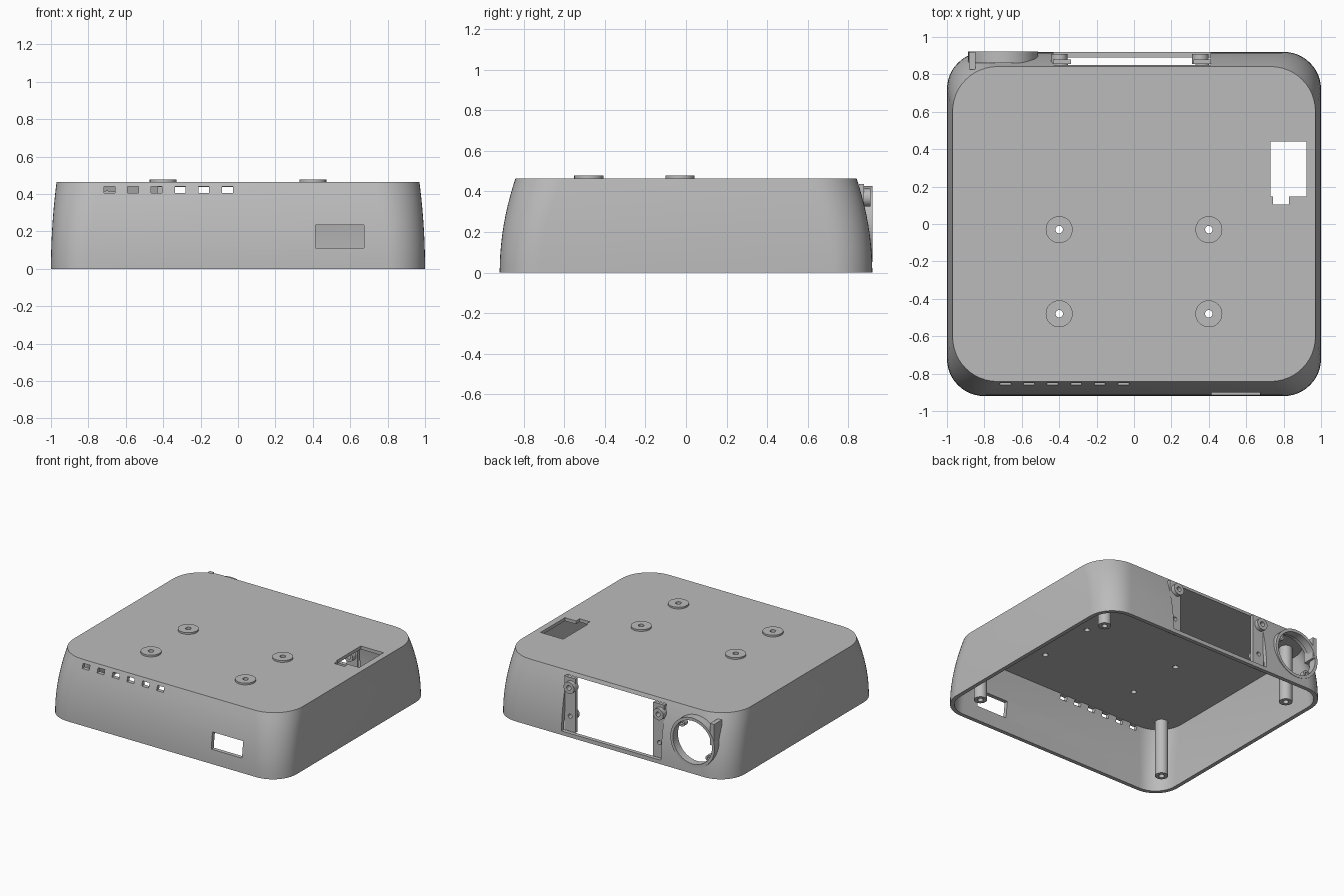
import bpy, bmesh, math
from mathutils import Matrix, Vector

if "Cube" in bpy.data.objects:
    bpy.data.objects.remove(bpy.data.objects["Cube"])

grey = bpy.data.materials.new("light_grey_plastic")
grey.use_nodes = True
grey.diffuse_color = (0.5, 0.5, 0.5, 1)
grey.node_tree.nodes["Principled BSDF"].inputs["Base Color"].default_value = grey.diffuse_color

HEIGHT, WALL, CEILING = 0.465, 0.03, 0.44
TO_BACK = Matrix.Rotation(-math.pi / 2, 4, "X")   # turns +z into +y


def add(name, bm):
    bmesh.ops.recalc_face_normals(bm, faces=bm.faces)
    mesh = bpy.data.meshes.new(name)
    bm.to_mesh(mesh)
    bm.free()
    obj = bpy.data.objects.new(name, mesh)
    bpy.context.collection.objects.link(obj)
    mesh.materials.append(grey)
    return obj


def box(name, xs, ys, zs):
    bm = bmesh.new()
    bmesh.ops.create_cube(bm, size=1)
    for v in bm.verts:
        v.co = [(lo + hi) / 2 + c * (hi - lo) for c, (lo, hi) in zip(v.co, (xs, ys, zs))]
    return add(name, bm)


def bridge(bm, a, b):
    n = len(a)
    for i in range(n):
        bm.faces.new((a[i], a[(i + 1) % n], b[(i + 1) % n], b[i]))


def tube(name, start, length, outer, inner=0, back=False, sides=32):
    """Round bar or pipe from start, running up, or towards the back."""
    bm = bmesh.new()
    turn = Matrix.Translation(start) @ (TO_BACK if back else Matrix())

    def ring(r, h):
        angles = [math.tau * i / sides for i in range(sides)]
        return [bm.verts.new(turn @ Vector((r * math.cos(a), r * math.sin(a), h))) for a in angles]

    o0, o1 = ring(outer, 0), ring(outer, length)
    bridge(bm, o0, o1)
    if inner:
        i0, i1 = ring(inner, 0), ring(inner, length)
        for a, b in ((i0, i1), (o0, i0), (o1, i1)):
            bridge(bm, a, b)
    else:
        bm.faces.new(o0)
        bm.faces.new(o1)
    return add(name, bm)


def cut(target, cutter):
    cutter.hide_render = True
    mod = target.modifiers.new("cut", "BOOLEAN")
    mod.object, mod.operation, mod.solver = cutter, "DIFFERENCE", "EXACT"
    bpy.context.view_layer.objects.active = target
    bpy.ops.object.modifier_apply(modifier=mod.name)
    bpy.data.objects.remove(cutter)


# Hollow case: rounded rectangles lofted up the inside, round the rim, up the outside
def case_ring(bm, z, inset):
    t = (z / HEIGHT) ** 2
    hx, hy = 1 - 0.03 * t - inset, 0.92 - 0.078 * t - inset
    r = 0.2 + 0.04 * t - inset
    verts = []
    for q, (sx, sy) in enumerate(((1, 1), (-1, 1), (-1, -1), (1, -1))):
        for i in range(13):
            a = math.pi / 2 * (q + i / 12)
            verts.append(bm.verts.new((sx * (hx - r) + r * math.cos(a),
                                       sy * (hy - r) + r * math.sin(a), z)))
    return verts


bm = bmesh.new()
STEPS = 10
rings = [case_ring(bm, CEILING * (1 - i / STEPS), WALL) for i in range(STEPS + 1)]
rings += [case_ring(bm, HEIGHT * i / STEPS, 0) for i in range(STEPS + 1)]
for a, b in zip(rings, rings[1:]):
    bridge(bm, a, b)
bm.faces.new(rings[0])
bm.faces.new(rings[-1])
case = add("case", bm)

# Front vents and front window
for i in range(6):
    x = -0.687 + 0.126 * i
    cut(case, box("vent_cutter", (x - 0.029, x + 0.029), (-1, -0.78), (0.404, 0.4395)))
cut(case, box("window_cutter", (0.415, 0.675), (-1, -0.8), (0.11, 0.235)))

# Stepped opening in the top
cut(case, box("top_cutter", (0.73, 0.922), (0.147, 0.442), (0.4, 0.6)))
cut(case, box("notch_cutter", (0.742, 0.828), (0.103, 0.2), (0.41, 0.6)))

# Openings in the back wall
cut(case, box("panel_cutter", (-0.43, 0.41), (0.78, 1), (0.03, 0.437)))
RING_X, RING_Z = -0.7, 0.24
cut(case, tube("ring_cutter", (RING_X, 0.7, RING_Z), 0.4, 0.175, back=True, sides=48))

# Mounting washers on top, with holes through the case
for x in (-0.4, 0.4):
    for y in (-0.03, -0.48):
        cut(case, tube("hole_cutter", (x, y, 0.4), 0.2, 0.02))
        tube("top_washer", (x, y, HEIGHT - 0.001), 0.014, 0.072, 0.02)

# Screw posts in the corners
for x in (-0.82, 0.82):
    for y in (-0.68, 0.66):
        tube("corner_post", (x, y, 0.012), CEILING - 0.01, 0.046, 0.02)

# Recessed flanges and bosses beside the back opening
for x, lo, hi in ((-0.39, -0.432, -0.338), (0.365, 0.318, 0.412)):
    flange = box("back_flange", (lo, hi), (0.855, 0.88), (0.025, 0.437))
    cut(flange, tube("screw_cutter", (x, 0.8, 0.14), 0.2, 0.016, back=True))
    cut(flange, tube("screw_cutter", (x, 0.8, 0.37), 0.2, 0.018, back=True))
    tube("upper_boss", (x - 0.01, 0.855, 0.37), 0.055, 0.044, 0.018, back=True)
    tube("lower_boss", (x, 0.815, 0.14), 0.041, 0.036, 0.016, back=True)

# Round socket at the back corner
tube("socket_ring", (RING_X, 0.862, RING_Z), 0.06, 0.187, 0.165, back=True, sides=48)
box("socket_tab", (-0.882, -0.848), (0.825, 0.92), (0.26, 0.425))
for dx, dz in ((-0.115, -0.105), (0.115, 0.105)):
    tube("socket_boss", (RING_X + dx, 0.85, RING_Z + dz), 0.04, 0.026, 0.012, back=True)

# Smooth curves, sharp edges
bpy.ops.object.select_all(action="DESELECT")
for obj in bpy.context.collection.objects:
    if obj.type == "MESH":
        obj.select_set(True)
bpy.context.view_layer.objects.active = case
bpy.ops.object.shade_smooth_by_angle(angle=math.radians(30))
